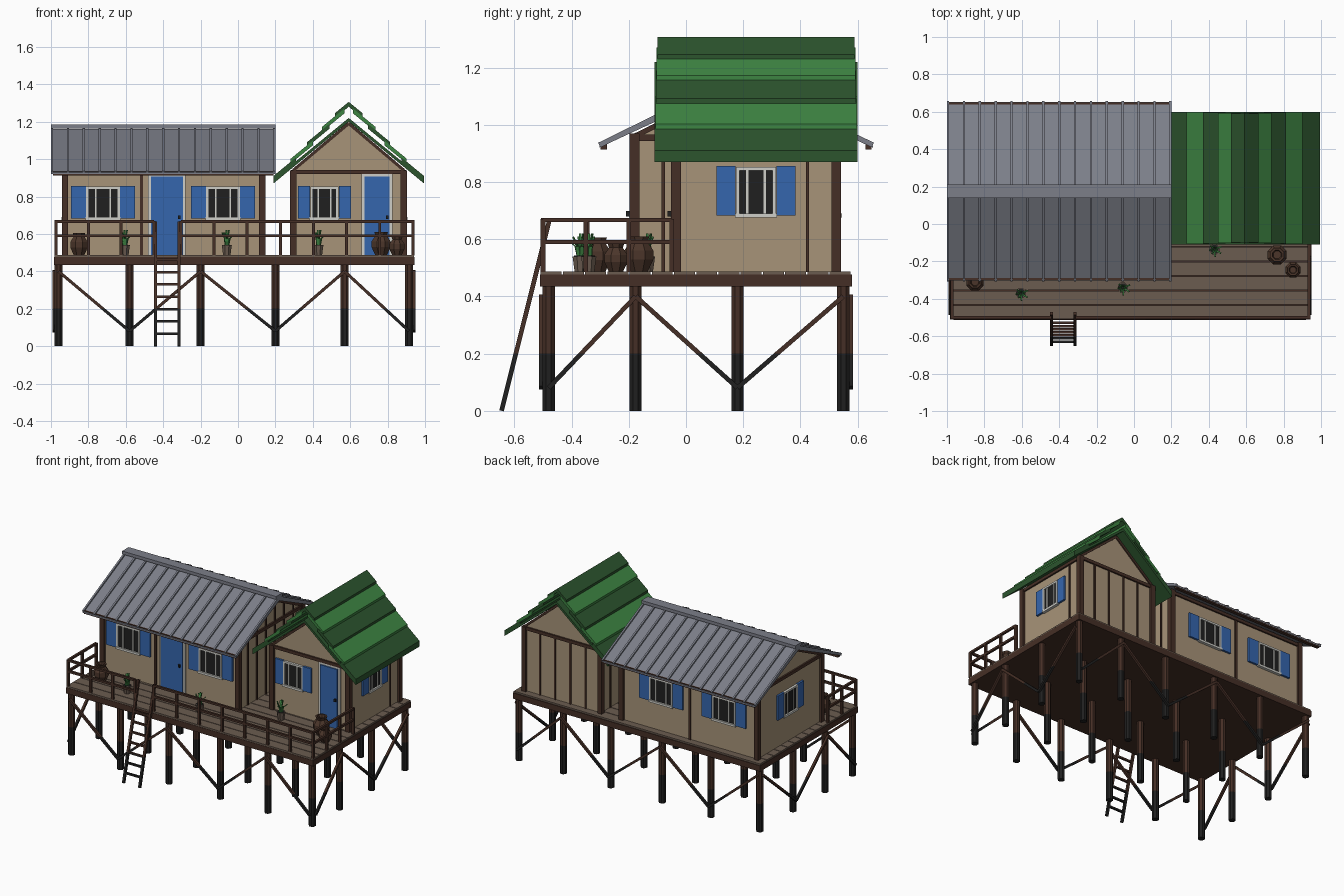
import bpy, bmesh, math
from mathutils import Matrix, Vector

cube = bpy.data.objects.get("Cube")
if cube:
    bpy.data.objects.remove(cube, do_unlink=True)


def material(name, *rgb):
    m = bpy.data.materials.new(name)
    m.use_nodes = True
    m.diffuse_color = (*rgb, 1)
    bsdf = next(n for n in m.node_tree.nodes if n.type == 'BSDF_PRINCIPLED')
    bsdf.inputs["Base Color"].default_value = (*rgb, 1)
    return m


WOOD = material("dark wood", .06, .028, .019)
TAR = material("black", .014, .014, .014)
WALL = material("beige wall", .39, .295, .19)
FLOOR = material("grey brown boards", .147, .107, .08)
BLUE = material("blue paint", .036, .133, .42)
TRIM = material("white trim", .62, .62, .58)
SLATE = material("grey metal", .2, .21, .25)
PINE = material("dark green", .025, .089, .027)
LEAF = material("bright green", .047, .233, .055)
CLAY = material("brown clay", .07, .036, .023)


class Part:
    """Collects simple solids into one object."""
    def __init__(self, name, *mats):
        self.name, self.mats, self.bm = name, mats, bmesh.new()
        self.frame = Matrix()

    def paint(self, verts, index):
        for f in {f for v in verts for f in v.link_faces}:
            f.material_index = index

    def solid(self, mat, index):
        r = bmesh.ops.create_cube(self.bm, size=1, matrix=self.frame @ mat)
        self.paint(r['verts'], index)

    def box(self, x, y, z, index=0):
        c = [(a + b) / 2 for a, b in (x, y, z)]
        s = [b - a for a, b in (x, y, z)]
        self.solid(Matrix.Translation(c) @ Matrix.Diagonal((*s, 1)), index)

    def beam(self, a, b, w, d=None, index=0):
        a, b = Vector(a), Vector(b)
        rot = (b - a).to_track_quat('Z', 'Y').to_matrix().to_4x4()
        size = Matrix.Diagonal((w, d or w, (b - a).length, 1))
        self.solid(Matrix.Translation((a + b) / 2) @ rot @ size, index)

    def lathe(self, x, y, profile, sides=8, index=0):
        rings = []
        for r, z in profile:
            rings.append([self.bm.verts.new((x + r * math.cos(t), y + r * math.sin(t), z))
                          for t in (math.tau * (k + .5) / sides for k in range(sides))])
        faces = [self.bm.faces.new(rings[0][::-1]), self.bm.faces.new(rings[-1])]
        for lo, hi in zip(rings, rings[1:]):
            faces += [self.bm.faces.new((lo[k], lo[(k + 1) % sides], hi[(k + 1) % sides], hi[k]))
                      for k in range(sides)]
        for f in faces:
            f.material_index = index

    def prism(self, outline, offset, index=0):
        f = self.bm.faces.new([self.bm.verts.new(p) for p in outline])
        r = bmesh.ops.extrude_face_region(self.bm, geom=[f])
        new = [v for v in r['geom'] if isinstance(v, bmesh.types.BMVert)]
        bmesh.ops.translate(self.bm, verts=new, vec=offset)
        self.paint(new + list(f.verts), index)

    def done(self, split=None):
        bm = self.bm
        if split:  # second material below the given height
            bmesh.ops.bisect_plane(bm, geom=bm.verts[:] + bm.edges[:] + bm.faces[:],
                                   plane_co=(0, 0, split), plane_no=(0, 0, 1))
            for f in bm.faces:
                f.material_index = int(f.calc_center_median().z < split)
        bmesh.ops.recalc_face_normals(bm, faces=bm.faces)
        me = bpy.data.meshes.new(self.name)
        bm.to_mesh(me)
        bm.free()
        for m in self.mats:
            me.materials.append(m)
        ob = bpy.data.objects.new(self.name, me)
        bpy.context.scene.collection.objects.link(ob)


DECK = .485
# Stilts and zigzag bracing, tarred near the ground
PX, PY = (-.96, -.58, -.2, .2, .57, .915), (-.48, -.176, .18, .55)
stilts = Part("stilts", WOOD, TAR)
for x in PX:
    for y in PY:
        stilts.lathe(x, y, [(.023, 0), (.023, .45)])
stilts.done(.2)
braces = Part("braces", WOOD, TAR)
for y in (-.506, .576):
    for i in range(5):
        z = (.4, .08) if i % 2 == 0 else (.08, .4)
        braces.beam((PX[i], y, z[0]), (PX[i + 1], y, z[1]), .016)
for x in (-.985, .94):
    for i in range(3):
        z = (.08, .4) if i % 2 == 0 else (.4, .08)
        braces.beam((x, PY[i], z[0]), (x, PY[i + 1], z[1]), .016)
braces.done(.2)

# Deck
deck = Part("deck_frame", WOOD)
deck.box((-.983, .943), (-.51, .58), (.435, .476))
deck.done()
boards = Part("deck_boards", FLOOR)
for i in range(14):
    y = -.508 + i * .0777
    boards.box((-.98, .94), (y, y + .073), (.47, DECK + .002))
boards.done()

# Railings
rail = Part("railing", WOOD)
def fence(a, b, spans):
    a, b = Vector((*a, 0)), Vector((*b, 0))
    for i in range(spans + 1):
        p = a.lerp(b, i / spans)
        rail.beam(p + Vector((0, 0, DECK)), p + Vector((0, 0, .67)), .016)
    for z in (.59, .667):
        rail.beam(a + Vector((0, 0, z)), b + Vector((0, 0, z)), .015)
fence((-.973, -.5), (-.45, -.5), 3)
fence((-.305, -.5), (.935, -.5), 7)
fence((.935, -.5), (.935, -.05), 3)
fence((-.973, -.5), (-.973, -.19), 2)
rail.done()

# Ladder
ladder = Part("ladder", WOOD, TAR)
for x in (-.44, -.315):
    ladder.beam((x, -.645, 0), (x, -.478, .665), .016)
for i in range(1, 8):
    z = i * .066
    ladder.beam((-.44, -.645 + z * .251, z), (-.315, -.645 + z * .251, z), .013)
ladder.done(.2)

# House walls as gabled prisms
A = dict(x0=-.925, x1=.13, y0=-.18, y1=.525)
B = dict(x0=.295, x1=.887, y0=-.035, y1=.525)
AR, BR = .175, .592  # ridge lines
long_walls = Part("long_house_walls", WALL)
long_walls.prism([(A['x0'], y, z) for y, z in ((A['y0'], DECK), (A['y1'], DECK), (A['y1'], .965),
                 (AR, 1.14), (A['y0'], .965))], (A['x1'] - A['x0'], 0, 0))
long_walls.done()
small_walls = Part("small_house_walls", WALL)
small_walls.prism([(x, B['y0'], z) for x, z in ((B['x0'], DECK), (B['x1'], DECK), (B['x1'], .95),
                  (BR, 1.2), (B['x0'], .95))], (0, B['y1'] - B['y0'], 0))
small_walls.done()

# Timber frame: corner posts, plates, battens, gable rafters
frame = Part("timber_frame", WOOD)
for h, top, plate in ((A, .97, .955), (B, .94, .93)):
    for x in (h['x0'], h['x1']):
        for y in (h['y0'], h['y1']):
            frame.box((x - .017, x + .017), (y - .017, y + .017), (DECK, top))
        frame.beam((x, h['y0'], plate), (x, h['y1'], plate), .022)
    for y in (h['y0'], h['y1']):
        frame.beam((h['x0'], y, plate), (h['x1'], y, plate), .022)
for x, y in ((-.515, A['y0']), (-.4, A['y1'])):
    frame.box((x - .008, x + .008), (y - .008, y + .008), (DECK, .96))
for i in range(1, 5):
    x = B['x0'] + i * (B['x1'] - B['x0']) / 5
    frame.box((x - .006, x + .006), (B['y1'], B['y1'] + .007), (DECK, .93))
for i in range(1, 7):
    y = A['y0'] + i * (A['y1'] - A['y0']) / 7
    top = 1.13 - .49 * abs(y - AR)
    frame.box((A['x1'], A['x1'] + .007), (y - .006, y + .006), (DECK, top))
    if y > B['y0']:
        frame.box((B['x0'] - .007, B['x0']), (y - .006, y + .006), (DECK, .93))
frame.box((B['x1'], B['x1'] + .006), (.42, .43), (DECK, .93))
for x in (A['x0'], A['x1']):
    for y in (A['y0'], A['y1']):
        frame.beam((x, y, .96), (x, AR, 1.133), .018)
for y in (B['y0'], B['y1']):
    for x in (B['x0'], B['x1']):
        frame.beam((x, y, .94), (BR, y, 1.19), .016)
for y in (-.288, .638):  # eave poles
    frame.beam((-.99, y, .924), (.19, y, .924), .022)
frame.done()


# Windows with shutters, and doors; local -y points outward
def on_wall(x, y, turn):
    return Matrix.Translation((x, y, 0)) @ Matrix.Rotation(math.radians(turn), 4, 'Z')

def window(name, x, y, turn, w=.18, s=.082):
    p = Part(name, TRIM, TAR, BLUE)
    p.frame = on_wall(x, y, turn)
    h = w / 2
    p.box((-h, h), (-.008, .005), (.685, .85), 1)
    for a in (-h, h - .012):
        p.box((a, a + .012), (-.016, .005), (.685, .85))
    p.box((-h, h), (-.016, .005), (.84, .853))
    p.box((-h - .004, h + .004), (-.02, .005), (.675, .69))
    for a in (-w * .22, w * .22):
        p.box((a - .004, a + .004), (-.013, .005), (.685, .85), 0)
    for a in (-h - s, h):
        p.box((a + .002, a + s - .002), (-.014, .005), (.682, .855), 2)
    p.done()

window("front_window_right", -.722, A['y0'], 0)
window("front_window_middle", -.08, A['y0'], 0)
window("front_window_left", .462, B['y0'], 0, .15, .068)
window("left_window", B['x1'], .245, 90, .14, .07)
window("right_window", A['x0'], .172, -90, .15, .07)
window("back_window_left", -.18, A['y1'], 180)
window("back_window_right", -.67, A['y1'], 180)

def door(name, x, y, w, knob):
    p = Part(name, TRIM, BLUE, TAR)
    p.frame = on_wall(x, y, 0)
    h = w / 2
    p.box((-h, h), (-.01, .005), (DECK, .92))
    p.box((-h + .015, h - .015), (-.018, .005), (DECK, .906), 1)
    p.box((knob - .007, knob + .007), (-.03, -.015), (.68, .698), 2)
    p.done()

door("long_house_door", -.38, A['y0'], .2, .065)
door("small_house_door", .743, B['y0'], .165, .055)

# Ribbed metal roof
metal = Part("metal_roof", SLATE)
for side, eave in ((-1, -.303), (1, .653)):
    n = Vector((0, side * .44, .9))
    a, b = Vector((0, eave, .925)), Vector((0, AR, 1.16))
    metal.prism([(-1, eave, .928), (-1, AR, 1.162), (-1, AR, 1.142), (-1, eave, .908 + .012)], (1.2, 0, 0))
    for i in range(15):
        x = Vector((-.994 + i * 1.188 / 14, 0, .004))
        metal.beam(a + x, b + x, .012, .018)
    metal.beam((-1, AR + side * .016, 1.174), (.2, AR + side * .016, 1.174), .04, .022)
metal.done()

# Green roof: base slabs with stacked boards in alternating colours
green = Part("green_roof", PINE, LEAF)
SLOPE = .82
for side in (-1, 1):
    def slab(d0, d1, lift, thick, y0, y1, index):
        pts = [(d0, lift), (d1, lift), (d1, lift + thick), (d0, lift + thick)]
        green.prism([(BR + side * d, y0, 1.2 - SLOPE * d + t) for d, t in pts], (0, y1 - y0, 0), index)
    slab(0, .403, 0, .02, -.11, .6, 0)
    for i in range(5):  # eave to ridge
        d1 = (.403, .31, .222, .143, .073)[i]
        d0 = max(0, d1 - .12)
        inset = .0025 * i
        slab(d0, d1, .014 + i * .0165, .026, -.11 + inset, .6 - inset, i % 2)
green.done()

# Clay jars
jars = Part("clay_jars", CLAY)
for x, y, r, h in ((-.85, -.31, .05, .12), (.765, -.165, .055, .125), (.85, -.245, .044, .1)):
    jars.lathe(x, y, [(r * f, DECK + h * t) for f, t in
               ((.6, 0), (1, .35), (1, .6), (.6, .85), (.72, 1), (.5, 1), (.4, .85))])
jars.done()

# Potted plants
for n, (x, y) in enumerate(((-.605, -.37), (-.06, -.34), (.43, -.135))):
    p = Part("potted_plant_%d" % (n + 1), FLOOR, LEAF, TAR)
    p.lathe(x, y, [(.021, DECK), (.029, .54)])
    p.lathe(x, y, [(.024, .54), (.024, .542)], index=2)
    for k in range(9):
        t, reach = k * 2.4, .012 + .022 * (k % 3) / 2
        c, s = math.cos(t), math.sin(t)
        mid = Vector((x + reach * .5 * c, y + reach * .5 * s, .575))
        tip = (x + reach * 1.2 * c, y + reach * 1.2 * s, .62 - .012 * (k % 3))
        p.beam((x + .008 * c, y + .008 * s, .535), mid, .013, .005, 1)
        p.beam(mid, tip, .008, .004, 1)
    p.done()
